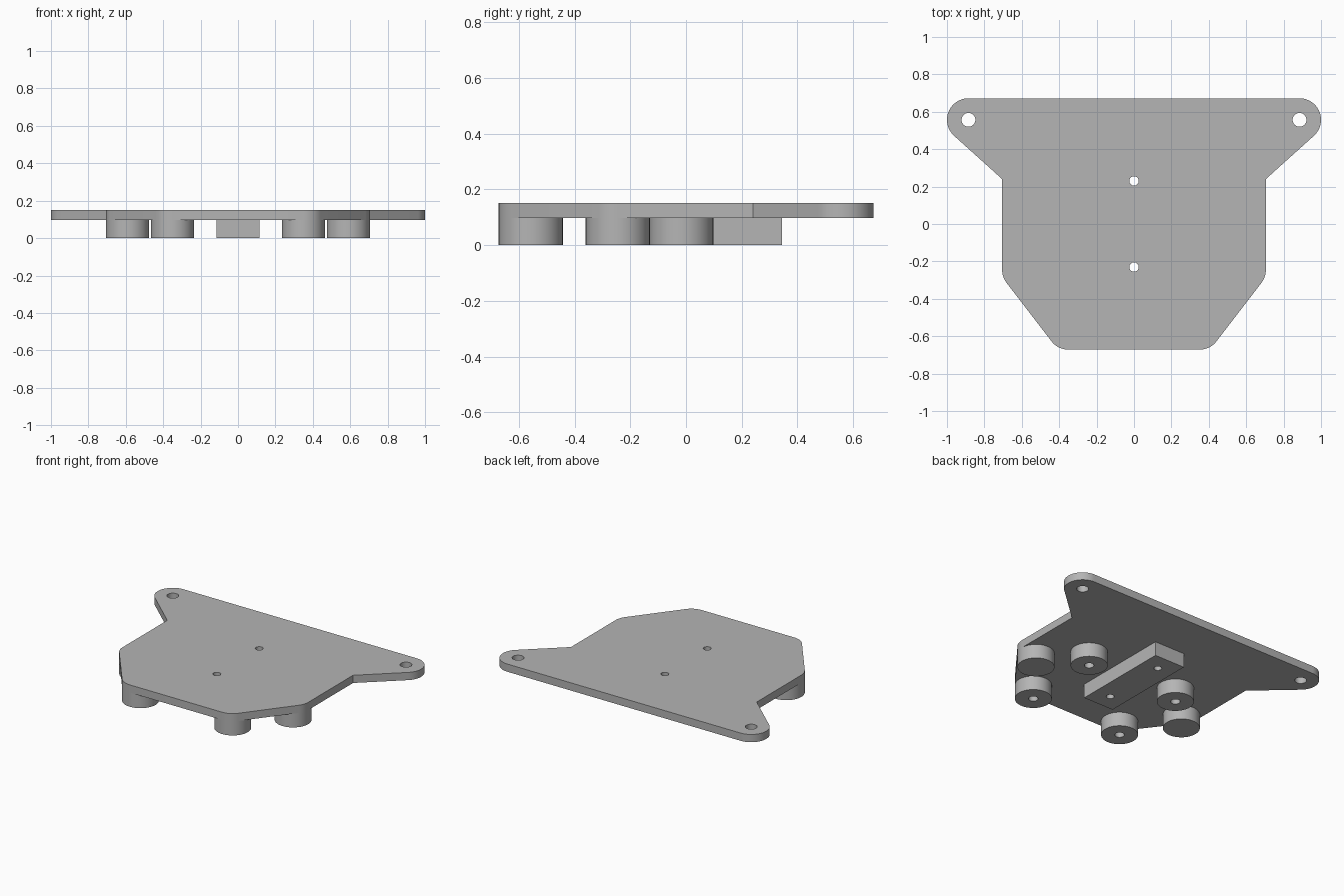
import bpy, bmesh, math
from mathutils import Vector

cube = bpy.data.objects.get("Cube")
if cube:
    bpy.data.objects.remove(cube, do_unlink=True)

grey = bpy.data.materials.new("mid_grey")
grey.use_nodes = True
colour = (0.46, 0.46, 0.46, 1)
grey.diffuse_color = colour
grey.node_tree.nodes["Principled BSDF"].inputs["Base Color"].default_value = colour

PLATE_LOW, PLATE_TOP = 0.097, 0.15
R = 0.115                    # shared radius of posts and plate corners
EAR = (0.885, 0.557)
SIDE = (0.59, -0.245)
INNER = (0.35, -0.017)
FRONT = (0.35, -0.557)
PIN_Y = 0.23


def arc(centre, radius, start, end, steps):
    """Points along an arc, angles in degrees."""
    angles = [math.radians(start + (end - start) * i / steps) for i in range(steps + 1)]
    return [(centre[0] + radius * math.cos(a), centre[1] + radius * math.sin(a)) for a in angles]


def circle(centre, radius, steps=48):
    return arc(centre, radius, 0, 360, steps)[:-1]


def slab(name, loops, low, high):
    """Extrude an outline, with any further loops as holes."""
    bm = bmesh.new()
    edges = []
    for loop in loops:
        verts = [bm.verts.new((x, y, low)) for x, y in loop]
        edges += [bm.edges.new((v, verts[i - 1])) for i, v in enumerate(verts)]
    bmesh.ops.triangle_fill(bm, edges=edges, use_beauty=True, normal=Vector((0, 0, 1)))
    result = bmesh.ops.extrude_face_region(bm, geom=bm.faces[:])
    top = [g for g in result["geom"] if isinstance(g, bmesh.types.BMVert)]
    bmesh.ops.translate(bm, verts=top, vec=(0, 0, high - low))
    bmesh.ops.recalc_face_normals(bm, faces=bm.faces[:])
    mesh = bpy.data.meshes.new(name)
    bm.to_mesh(mesh)
    bm.free()
    mesh.materials.append(grey)
    obj = bpy.data.objects.new(name, mesh)
    bpy.context.collection.objects.link(obj)
    bpy.ops.object.select_all(action='DESELECT')
    obj.select_set(True)
    bpy.context.view_layer.objects.active = obj
    bpy.ops.object.shade_smooth_by_angle(angle=math.radians(30))
    return obj


# Plate: half outline from front to back, then mirrored
half = arc(FRONT, R, -90, -37.6, 10) + arc(SIDE, R, -37.6, 0, 8)
half += [(SIDE[0] + R, 0.24)] + arc(EAR, R, -47.8, 90, 24)
outline = half + [(-x, y) for x, y in reversed(half)]
pins = [circle((0, y), 0.025, 32) for y in (PIN_Y, -PIN_Y)]
ears = [circle((s * EAR[0], EAR[1]), 0.037, 32) for s in (1, -1)]
slab("base_plate", [outline] + pins + ears, PLATE_LOW, PLATE_TOP)

# Central bar under the plate, sharing the pin holes
bar = [(-0.115, -0.345), (0.115, -0.345), (0.115, 0.345), (-0.115, 0.345)]
slab("centre_bar", [bar] + pins, 0, PLATE_LOW)

# Posts: solid at the sides, bored elsewhere
for side, s in (("left", 1), ("right", -1)):
    for label, (x, y), bored in (("side", SIDE, False), ("inner", INNER, True),
                                 ("front", FRONT, True)):
        loops = [circle((s * x, y), R)]
        if bored:
            loops.append(circle((s * x, y), 0.03, 32))
        slab(f"{side}_{label}_post", loops, 0, PLATE_LOW)
